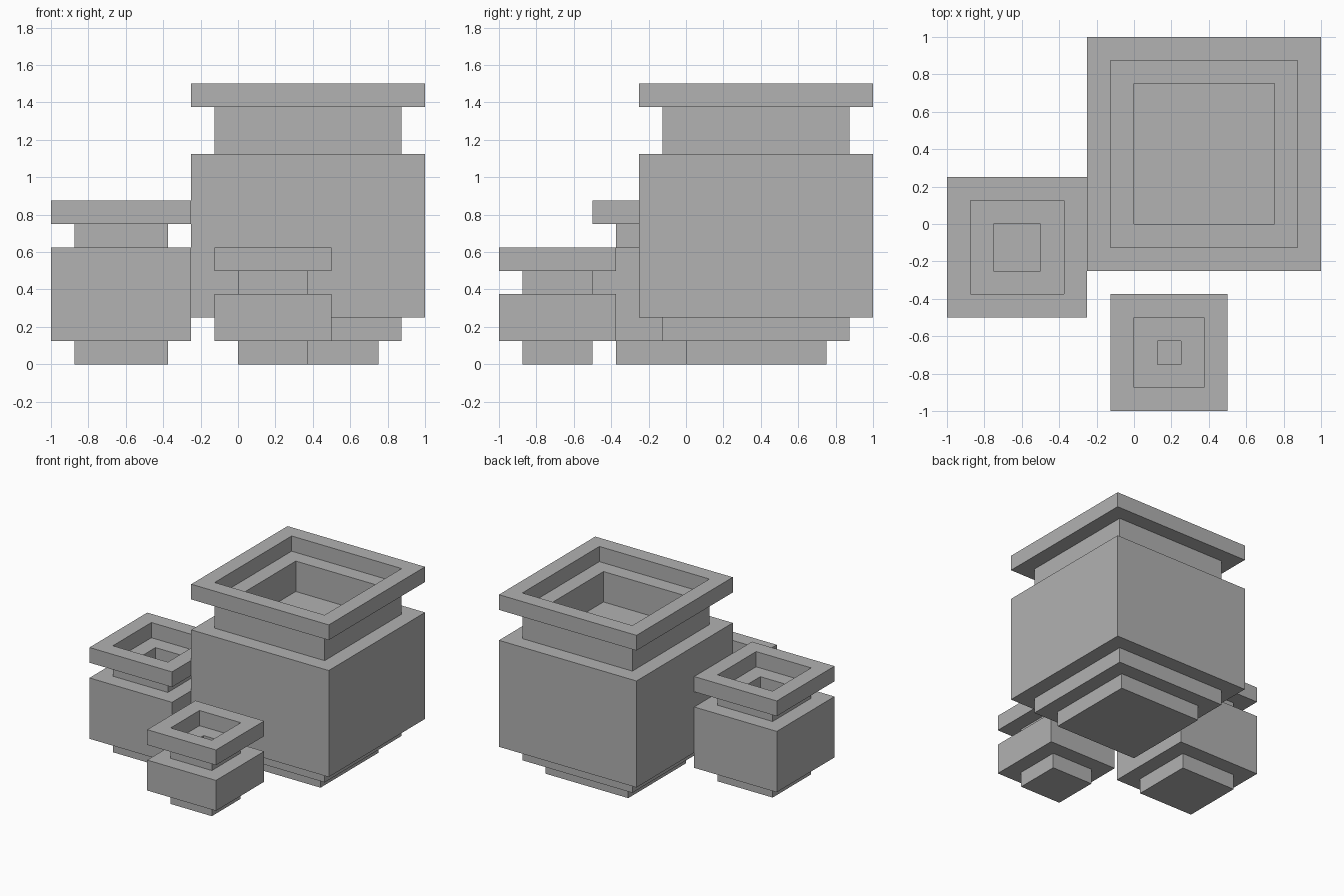
import bpy
import bmesh

cube = bpy.data.objects.get("Cube")
if cube:
    bpy.data.objects.remove(cube, do_unlink=True)

clay = bpy.data.materials.new("grey_clay")
clay.use_nodes = True
colour = (0.445, 0.445, 0.445, 1)
clay.diffuse_color = colour
clay.node_tree.nodes["Principled BSDF"].inputs["Base Color"].default_value = colour

STEP = 0.125  # every ledge and wall is one step wide


def square_pot(name, centre, half, tiers, neck_height):
    """Sweep a stepped profile round a square; tiers are (half width, top) below the neck."""
    neck, hole = half - STEP, half - 2 * STEP
    shoulder = tiers[-1][1]
    lip = shoulder + neck_height
    top = lip + STEP

    # outside, from the foot up to the rim
    profile, z = [], 0
    for width, tier_top in tiers + [(neck, lip), (half, top)]:
        profile += [(width, z), (width, tier_top)]
        z = tier_top
    # inside, down the stepped mouth to the floor
    profile += [(neck, top), (neck, lip), (hole, lip), (hole, shoulder)]

    bm = bmesh.new()
    rings = [[bm.verts.new((sx * w, sy * w, h))
              for sx, sy in ((-1, -1), (1, -1), (1, 1), (-1, 1))]
             for w, h in profile]
    for low, high in zip(rings, rings[1:]):
        for i in range(4):
            j = (i + 1) % 4
            bm.faces.new((low[i], low[j], high[j], high[i]))
    bm.faces.new(rings[0][::-1])
    bm.faces.new(rings[-1])

    mesh = bpy.data.meshes.new(name)
    bm.to_mesh(mesh)
    bm.free()
    mesh.materials.append(clay)
    pot = bpy.data.objects.new(name, mesh)
    pot.location = (*centre, 0)
    bpy.context.collection.objects.link(pot)


# large pot has a two-step foot
square_pot("large_pot", (0.375, 0.375), 0.625,
           [(0.375, 0.125), (0.5, 0.25), (0.625, 1.125)], 0.25)
square_pot("medium_pot", (-0.625, -0.125), 0.375,
           [(0.25, 0.125), (0.375, 0.625)], 0.125)
square_pot("small_pot", (0.1875, -0.6875), 0.3125,
           [(0.1875, 0.125), (0.3125, 0.375)], 0.125)
